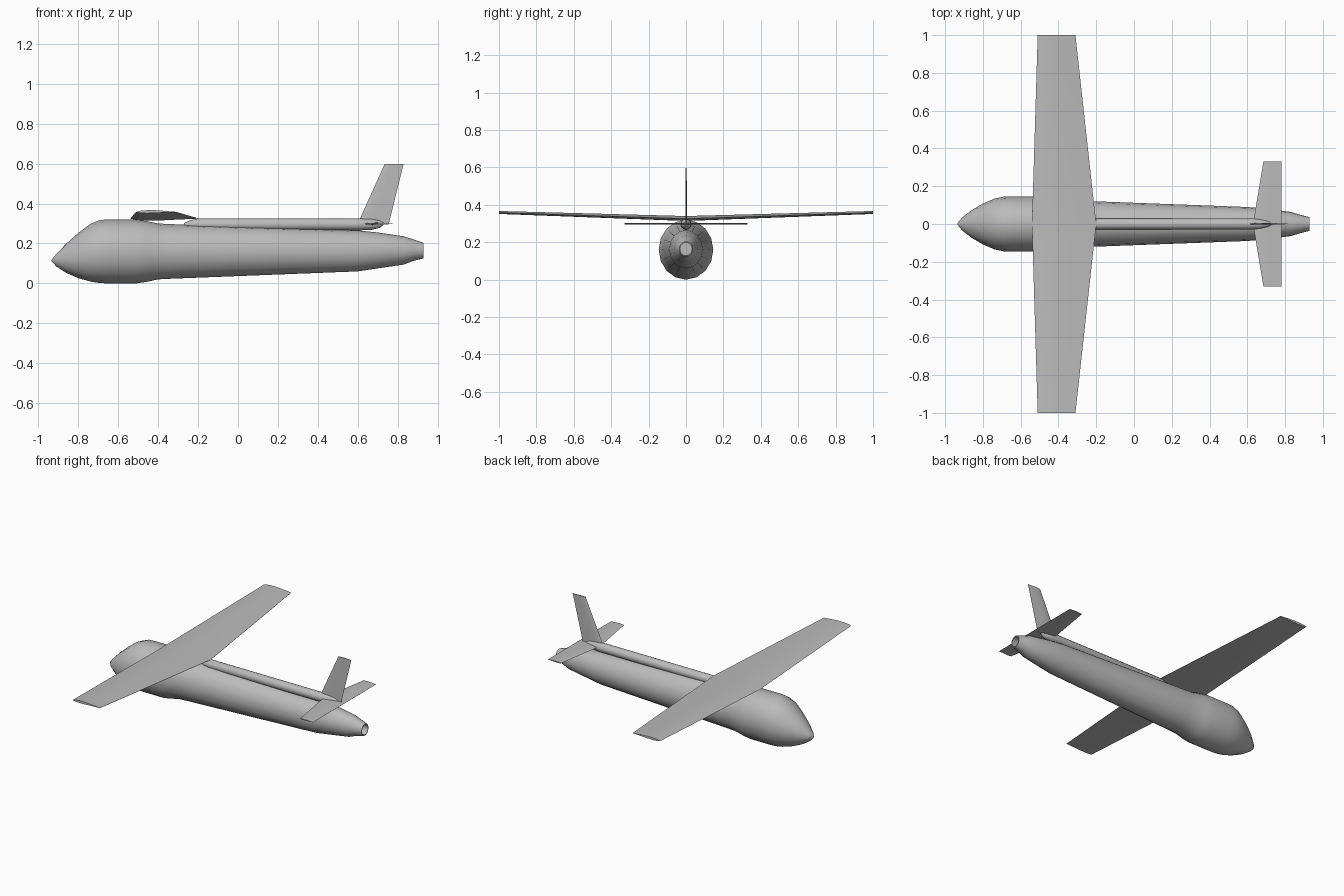
import bpy
import bmesh
from math import sin, cos, tau, radians
from mathutils import Vector

if "Cube" in bpy.data.objects:
    bpy.data.objects.remove(bpy.data.objects["Cube"])

grey = bpy.data.materials.new("airframe grey")
grey.use_nodes = True
grey.diffuse_color = (0.5, 0.5, 0.5, 1)
grey.node_tree.nodes["Principled BSDF"].inputs["Base Color"].default_value = (0.5, 0.5, 0.5, 1)


def loft(name, rings, angle=30):
    """Skin a list of equal-length point rings and cap both ends."""
    bm = bmesh.new()
    loops = [[bm.verts.new(p) for p in ring] for ring in rings]
    for a, b in zip(loops, loops[1:]):
        for i in range(len(a)):
            j = (i + 1) % len(a)
            bm.faces.new((a[i], a[j], b[j], b[i]))
    bm.faces.new(loops[0])
    bm.faces.new(loops[-1])
    bmesh.ops.recalc_face_normals(bm, faces=bm.faces)
    mesh = bpy.data.meshes.new(name)
    bm.to_mesh(mesh)
    bm.free()
    mesh.materials.append(grey)
    obj = bpy.data.objects.new(name, mesh)
    bpy.context.collection.objects.link(obj)
    bpy.ops.object.select_all(action="DESELECT")
    obj.select_set(True)
    bpy.context.view_layer.objects.active = obj
    bpy.ops.object.shade_smooth_by_angle(angle=radians(angle))
    return obj


def body(name, stations, sides):
    """Loft ellipses along x; each station is x, bottom, top, half width."""
    rings = []
    for x, low, high, half in stations:
        mid, tall = (low + high) / 2, (high - low) / 2
        rings.append([(x, half * cos(tau * i / sides), mid + tall * sin(tau * i / sides))
                      for i in range(sides)])
    return loft(name, rings, 40)


# Airfoil outline as fractions of chord and half thickness
AIRFOIL = [(0, 0), (0.08, 0.6), (0.25, 0.95), (0.45, 1), (0.7, 0.6), (1, 0.05),
           (1, -0.05), (0.7, -0.35), (0.45, -0.65), (0.25, -0.75), (0.08, -0.5)]


def surface(name, sections, up):
    """Loft airfoils; each section is leading edge, chord, half thickness."""
    rings = [[Vector(edge) + Vector((c * chord, 0, 0)) + Vector(up) * t * thick
              for c, t in AIRFOIL] for edge, chord, thick in sections]
    return loft(name, rings)


# Fuselage with bulged nose section and recessed tail pipe
body("fuselage", [
    (-0.935, 0.112, 0.118, 0.003), (-0.91, 0.084, 0.148, 0.034),
    (-0.86, 0.052, 0.2, 0.073), (-0.8, 0.026, 0.253, 0.108),
    (-0.74, 0.009, 0.298, 0.134), (-0.69, 0.001, 0.318, 0.145),
    (-0.65, 0, 0.32, 0.146), (-0.51, 0, 0.32, 0.146),
    (-0.46, 0.007, 0.312, 0.139), (-0.4, 0.02, 0.3, 0.128),
    (-0.34, 0.023, 0.297, 0.125), (0.6, 0.06, 0.265, 0.09),
    (0.7, 0.075, 0.255, 0.081), (0.83, 0.094, 0.236, 0.064),
    (0.88, 0.113, 0.22, 0.049), (0.93, 0.125, 0.203, 0.036),
    (0.93, 0.131, 0.197, 0.031), (0.86, 0.131, 0.197, 0.031)], 16)

# Spine boom carrying the tail
body("tail_boom", [
    (-0.27, 0.285, 0.302, 0.008), (-0.24, 0.272, 0.316, 0.022),
    (-0.2, 0.266, 0.325, 0.03), (0.62, 0.266, 0.325, 0.03),
    (0.67, 0.268, 0.323, 0.026), (0.71, 0.278, 0.316, 0.016),
    (0.73, 0.293, 0.303, 0.004)], 12)

# Tapered main wing with slight dihedral
tip, root = (0.2, 0.009), (0.34, 0.015)
surface("main_wing", [((-0.51, -1, 0.358), *tip), ((-0.54, 0, 0.325), *root),
                      ((-0.51, 1, 0.358), *tip)], (0, 0, 1))

# Tailplane and fin
surface("tailplane", [((0.685, -0.33, 0.298), 0.095, 0.004), ((0.63, 0, 0.298), 0.15, 0.006),
                      ((0.685, 0.33, 0.298), 0.095, 0.004)], (0, 0, 1))
fin = surface("tail_fin", [((0.598, 0, 0.295), 0.157, 0.006),
                           ((0.735, 0, 0.598), 0.095, 0.004)], (0, 1, 0))
for v in fin.data.vertices:
    v.co.y *= 0.9
